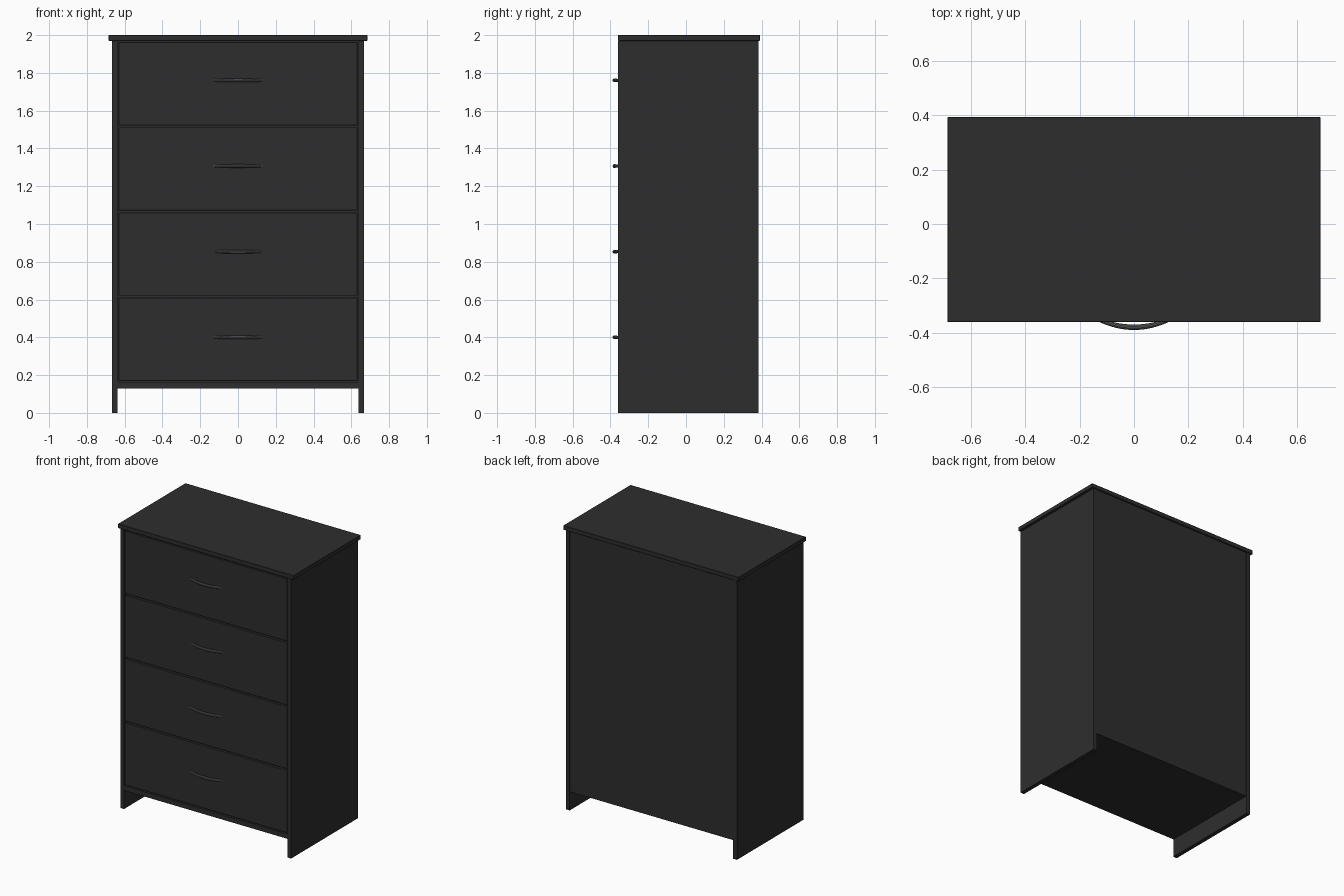
import bpy

cube = bpy.data.objects.get("Cube")
if cube:
    bpy.data.objects.remove(cube, do_unlink=True)


def make_material(name, value):
    mat = bpy.data.materials.new(name)
    mat.use_nodes = True
    colour = (value, value, value, 1)
    mat.diffuse_color = colour
    mat.node_tree.nodes["Principled BSDF"].inputs["Base Color"].default_value = colour
    return mat


black = make_material("black_wood", 0.027)
metal = make_material("grey_metal", 0.11)


def panel(name, x, y, z, bevel=0.0):
    """Box spanning the given (low, high) ranges."""
    spans = (x, y, z)
    bpy.ops.mesh.primitive_cube_add(size=1, location=[sum(s) / 2 for s in spans])
    ob = bpy.context.object
    ob.name = name
    ob.scale = [s[1] - s[0] for s in spans]
    bpy.ops.object.transform_apply(location=False, rotation=False, scale=True)
    ob.data.materials.append(black)
    if bevel:
        mod = ob.modifiers.new("edge", "BEVEL")
        mod.width = bevel
        mod.segments = 1
    return ob


FRONT, BACK = -0.36, 0.385
INNER, OUTER = 0.638, 0.667

# Carcass
panel("top_board", (-0.685, 0.685), (FRONT, 0.392), (1.97, 2.0), 0.002)
for side, s in (("left", 1), ("right", -1)):
    panel(side + "_side_panel", sorted((s * INNER, s * OUTER)), (FRONT, BACK), (0, 1.97))
panel("bottom_board", (-INNER, INNER), (FRONT + 0.002, BACK - 0.003), (0.13, 0.163))
panel("back_panel", (-INNER, INNER), (BACK - 0.018, BACK - 0.003), (0.163, 1.97))


def handle(name, z):
    """Bowed pull, slimmer at its ends."""
    curve = bpy.data.curves.new(name, "CURVE")
    curve.dimensions = "3D"
    curve.bevel_depth = 0.01
    curve.bevel_resolution = 3
    curve.use_fill_caps = True
    spline = curve.splines.new("POLY")
    count = 17
    spline.points.add(count - 1)
    for i, point in enumerate(spline.points):
        t = 2 * i / (count - 1) - 1
        point.co = (0.127 * t, -0.379 + 0.027 * t * t, z, 1)
        point.radius = 1 - 0.3 * t * t
    curve.materials.append(metal)
    ob = bpy.data.objects.new(name, curve)
    bpy.context.collection.objects.link(ob)
    # Convert to a mesh so that it can be smooth shaded
    bpy.ops.object.select_all(action="DESELECT")
    ob.select_set(True)
    bpy.context.view_layer.objects.active = ob
    bpy.ops.object.convert(target="MESH")
    bpy.ops.object.shade_smooth_by_angle()


# Drawers, from the bottom up
PITCH, HEIGHT = 0.4505, 0.441
for i in range(4):
    low = 0.17 + i * PITCH
    high = low + HEIGHT
    name = f"drawer_{i + 1}"
    panel(name + "_front", (-0.633, 0.633), (FRONT + 0.003, -0.33), (low, high), 0.002)
    # Open box behind the front
    panel(name + "_base", (-0.6, 0.6), (-0.33, 0.34), (low + 0.02, low + 0.035))
    panel(name + "_back", (-0.6, 0.6), (0.325, 0.34), (low + 0.035, high - 0.06))
    for side, s in (("left", 1), ("right", -1)):
        panel(f"{name}_{side}_wall", sorted((s * 0.585, s * 0.6)), (-0.33, 0.325),
              (low + 0.035, high - 0.06))
    handle(name + "_handle", 0.4 + i * 0.4535)
